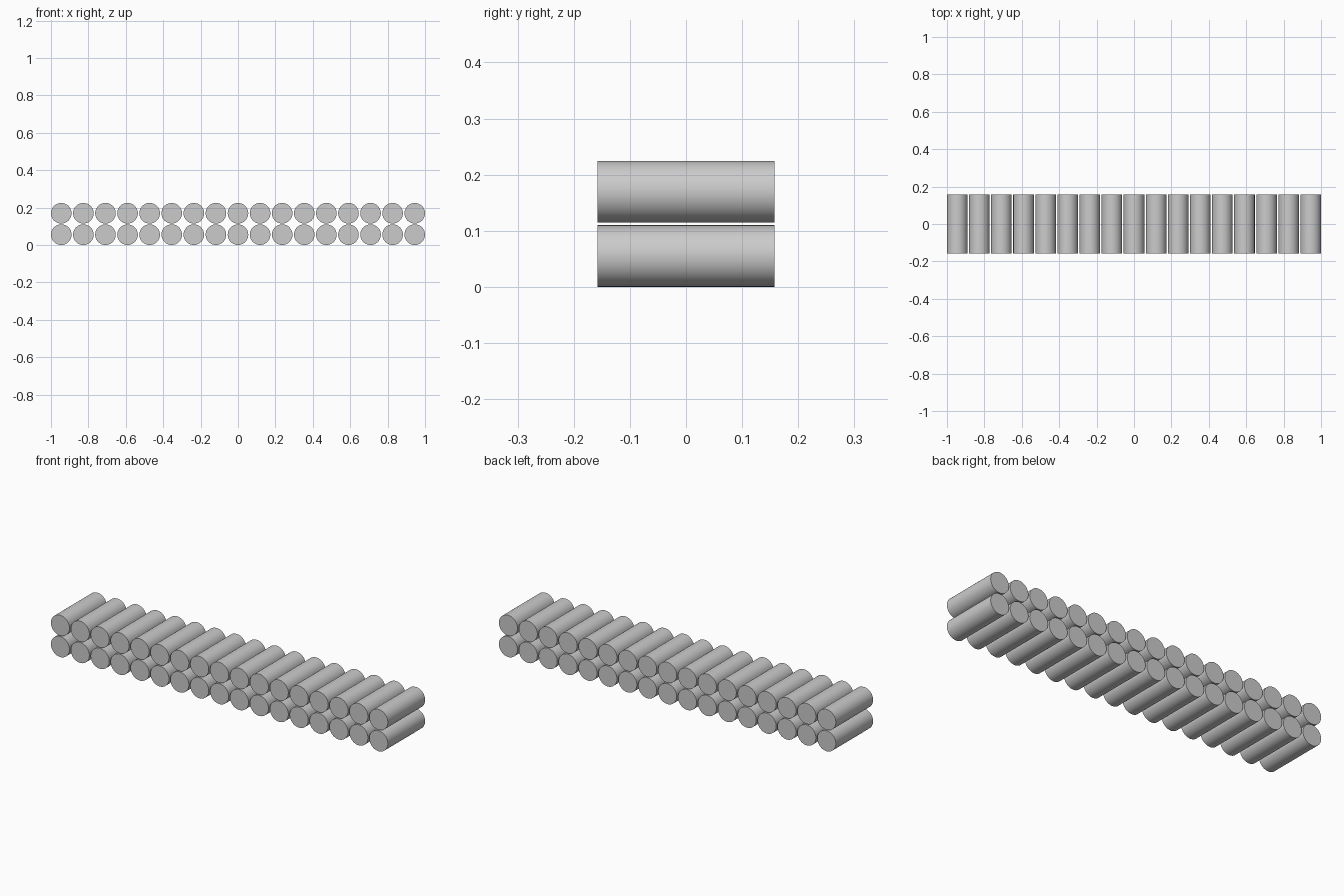
import bpy
import math

if "Cube" in bpy.data.objects:
    bpy.data.objects.remove(bpy.data.objects["Cube"])

COUNT = 17
RADIUS = 0.055
LENGTH = 0.316
X_STEP = (2 - 2 * RADIUS) / (COUNT - 1)
Z_STEP = 0.1145


def roller(name, x, z):
    """Solid cylinder lying along y."""
    bpy.ops.mesh.primitive_cylinder_add(
        vertices=64, radius=RADIUS, depth=LENGTH,
        location=(x, 0, z), rotation=(math.pi / 2, 0, 0))
    obj = bpy.context.object
    obj.name = name
    bpy.ops.object.shade_smooth_by_angle(angle=math.radians(30))


# Two stacked rows of cylinders
for row, label in enumerate(("lower", "upper")):
    for i in range(COUNT):
        roller(f"{label}_cylinder_{i + 1}",
               -1 + RADIUS + i * X_STEP,
               RADIUS + row * Z_STEP)
